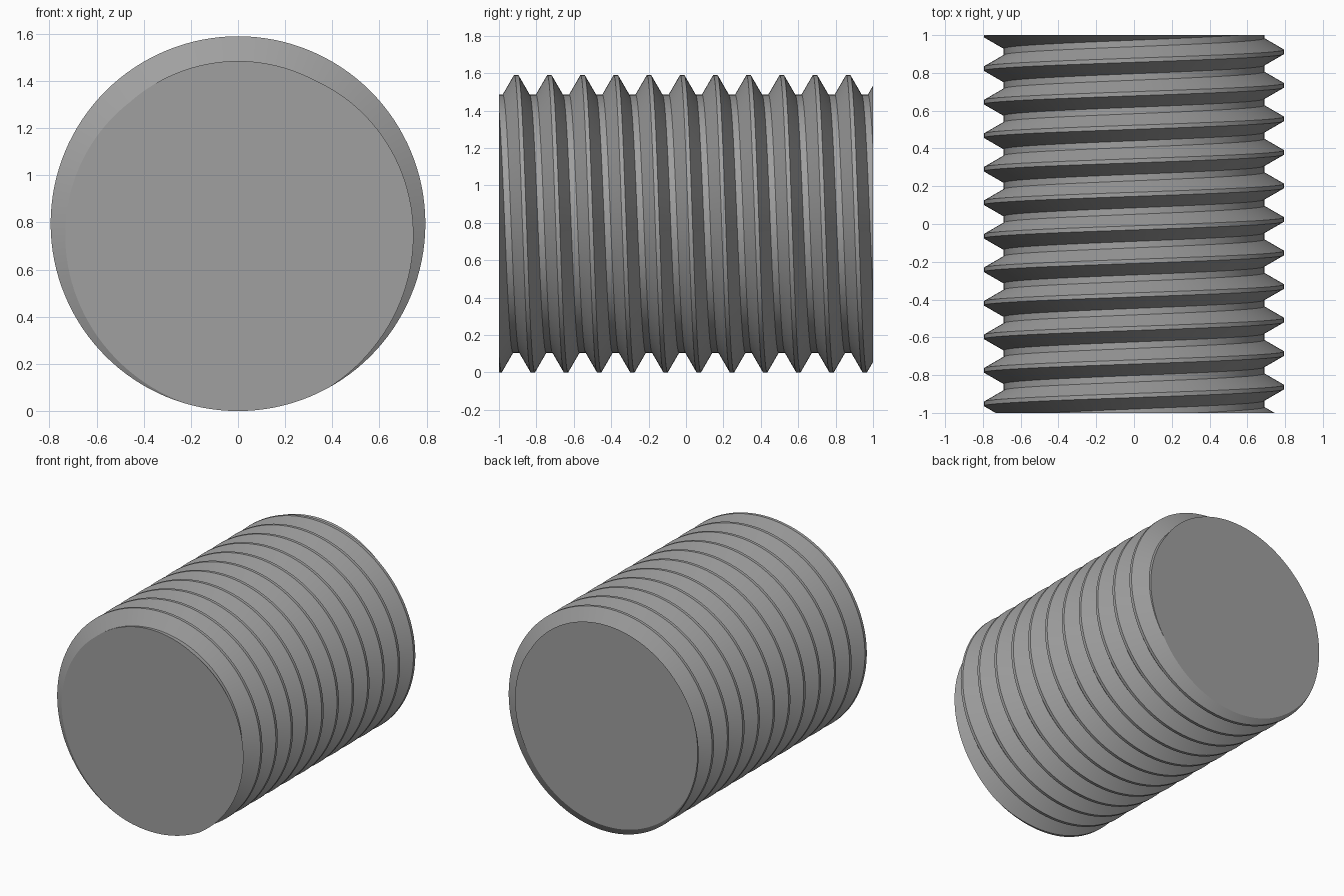
import bpy, bmesh, math

if "Cube" in bpy.data.objects:
    bpy.data.objects.remove(bpy.data.objects["Cube"])

R, ROOT = 0.795, 0.69          # crest and root radius
PITCH = 0.1775
CREST = 0.022                  # width of the crest flat
FLANK = (R - ROOT) * math.tan(math.radians(30))
PHASE = 0.024                  # crest position on the +x side
SEG, TURNS = 128, 15           # steps per turn, turns before trimming

# One tooth, as (offset along the axis, radius)
tooth = [(CREST / 2, R), (-CREST / 2, R),
         (-CREST / 2 - FLANK, ROOT), (CREST / 2 + FLANK - PITCH, ROOT)]

# Helical thread surface, each turn joined to the next one
bm = bmesh.new()
rows = []
for s in range(SEG * TURNS + 1):
    a = 2 * math.pi * s / SEG
    y = PHASE + PITCH * (7.5 - 0.5 - s / SEG)
    rows.append([bm.verts.new((r * math.cos(a), y + off, R + r * math.sin(a)))
                 for off, r in tooth])
for s in range(SEG * (TURNS - 1)):
    here = rows[s] + [rows[s + SEG][0]]
    after = rows[s + 1] + [rows[s + 1 + SEG][0]]
    for j in range(4):
        bm.faces.new((here[j], here[j + 1], after[j + 1], after[j]))

# Trim both ends square and close them with flat caps
for end in (-1, 1):
    cut = bmesh.ops.bisect_plane(
        bm, geom=bm.verts[:] + bm.edges[:] + bm.faces[:], dist=1e-6,
        plane_co=(0, end, 0), plane_no=(0, end, 0), clear_outer=True)
    rim = [e for e in cut["geom_cut"] if isinstance(e, bmesh.types.BMEdge)]
    bmesh.ops.edgeloop_fill(bm, edges=rim)
loose = [v for v in bm.verts if not v.link_faces]
bmesh.ops.delete(bm, geom=loose, context="VERTS")
bmesh.ops.recalc_face_normals(bm, faces=bm.faces[:])

mesh = bpy.data.meshes.new("threaded_rod")
bm.to_mesh(mesh)
bm.free()
rod = bpy.data.objects.new("threaded_rod", mesh)
bpy.context.collection.objects.link(rod)

# Plain steel grey
steel = bpy.data.materials.new("steel_grey")
steel.diffuse_color = (0.35, 0.35, 0.35, 1)
steel.use_nodes = True
steel.node_tree.nodes["Principled BSDF"].inputs["Base Color"].default_value = steel.diffuse_color
mesh.materials.append(steel)

# Smooth around the rod, sharp along the thread edges
bpy.context.view_layer.objects.active = rod
rod.select_set(True)
bpy.ops.object.shade_smooth_by_angle(angle=math.radians(25))
